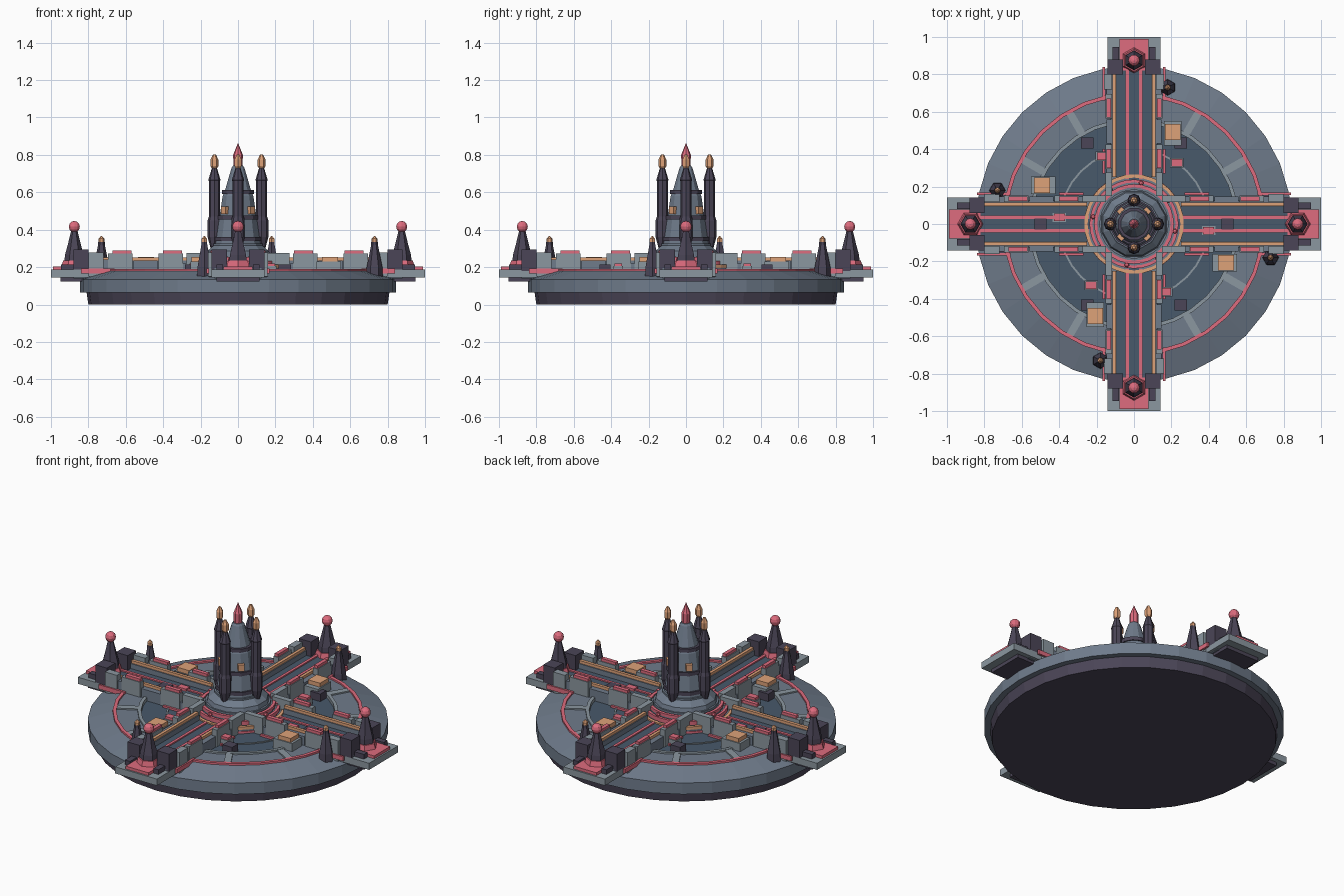
import bpy, bmesh
from math import pi, cos, sin, radians
from mathutils import Matrix, Vector

if "Cube" in bpy.data.objects:
    bpy.data.objects.remove(bpy.data.objects["Cube"])


def material(name, rgb):
    m = bpy.data.materials.new(name)
    m.diffuse_color = (*rgb, 1)
    m.use_nodes = True
    m.node_tree.nodes["Principled BSDF"].inputs["Base Color"].default_value = m.diffuse_color
    return m


HULL = material("hull_grey", (0.16, 0.20, 0.26))
FLOOR = material("floor_blue", (0.065, 0.10, 0.145))
LIGHT = material("light_grey", (0.26, 0.31, 0.35))
PINK = material("pink", (0.73, 0.15, 0.21))
ORANGE = material("orange", (0.73, 0.36, 0.19))
DARK = material("dark_purple", (0.07, 0.06, 0.095))
QUARTERS = [0, 90, 180, 270]


def finish(name, bm, mat):
    bmesh.ops.recalc_face_normals(bm, faces=bm.faces)
    me = bpy.data.meshes.new(name)
    bm.to_mesh(me)
    bm.free()
    me.materials.append(mat)
    ob = bpy.data.objects.new(name, me)
    bpy.context.collection.objects.link(ob)
    return ob


def lathe(name, mat, profile, sides, at=(0, 0), angles=(0,), ring=False, phase=0):
    """Revolve (radius, z) points; ring=True closes the section, otherwise caps the ends."""
    bm = bmesh.new()
    for a in angles:
        c = Matrix.Rotation(radians(a), 3, 'Z') @ Vector((*at, 0))
        rows = []
        for r, z in profile:
            rows.append([bm.verts.new((c.x + r * cos(2 * pi * (i + phase) / sides + radians(a)),
                                       c.y + r * sin(2 * pi * (i + phase) / sides + radians(a)), z))
                         for i in range(sides)])
        pairs = list(zip(rows, rows[1:] + rows[:1])) if ring else list(zip(rows, rows[1:]))
        for lo, hi in pairs:
            for i in range(sides):
                j = (i + 1) % sides
                bm.faces.new((lo[i], lo[j], hi[j], hi[i]))
        if not ring:
            bm.faces.new(rows[0][::-1])
            bm.faces.new(rows[-1])
    return finish(name, bm, mat)


def band(name, mat, r0, r1, z0, z1, sides=32):
    return lathe(name, mat, [(r0, z0), (r1, z0), (r1, z1), (r0, z1)], sides, ring=True)


def boxes(name, mat, spans, angles=QUARTERS, mirror=False):
    """Boxes given as (x0, x1, y0, y1, z0, z1), repeated round z; mirror flips y."""
    bm = bmesh.new()
    for x0, x1, y0, y1, z0, z1 in spans:
        for s in ((1, -1) if mirror else (1,)):
            for a in angles:
                m = (Matrix.Rotation(radians(a), 4, 'Z')
                     @ Matrix.Translation(((x0 + x1) / 2, s * (y0 + y1) / 2, (z0 + z1) / 2))
                     @ Matrix.Diagonal((x1 - x0, y1 - y0, z1 - z0, 1)))
                bmesh.ops.create_cube(bm, size=1, matrix=m)
    return finish(name, bm, mat)


def balls(name, mat, radius, at, z, angles, seg=10, rows=6):
    bm = bmesh.new()
    for a in angles:
        m = Matrix.Rotation(radians(a), 4, 'Z') @ Matrix.Translation((at, 0, z))
        bmesh.ops.create_uvsphere(bm, u_segments=seg, v_segments=rows, radius=radius, matrix=m)
    return finish(name, bm, mat)


# Round platform: keel, sloped deck, sunken inner floor
lathe("keel", DARK, [(0.80, 0), (0.81, 0.068)], 32)
lathe("platform", HULL, [(0.845, 0.065), (0.845, 0.135), (0.70, 0.18), (0.56, 0.18),
                         (0.56, 0.165), (0.1, 0.165)], 32)
lathe("inner_floor", FLOOR, [(0.55, 0.16), (0.55, 0.168)], 32)
band("deck_pink_ring", PINK, 0.685, 0.705, 0.17, 0.19)
band("floor_rim", LIGHT, 0.545, 0.565, 0.16, 0.19)
band("floor_line", LIGHT, 0.395, 0.405, 0.16, 0.174)
boxes("deck_ribs", LIGHT, [(0.56, 0.69, -0.02, 0.02, 0.17, 0.188)], range(0, 360, 30))

# Six-fold floor details
bm_spots = [(0.5 * cos(radians(a)), 0.5 * sin(radians(a))) for a in range(0, 360, 60)]
boxes("floor_machines", DARK, [(x - .033, x + .033, y - .03, y + .03, 0.16, 0.215)
                               for x, y in bm_spots], [0])
pk_spots = [(0.4 * cos(radians(a)), 0.4 * sin(radians(a))) for a in range(55, 360, 60)]
boxes("floor_kiosks", LIGHT, [(x - .036, x + .036, y - .025, y + .025, 0.16, 0.205)
                              for x, y in pk_spots], [0])
boxes("kiosk_roofs", PINK, [(x - .03, x + .03, y - .02, y + .02, 0.205, 0.22)
                            for x, y in pk_spots], [0])

# Four arms: body, end dock and underside
boxes("arm_body", HULL, [(0.20, 0.88, -0.125, 0.125, 0.14, 0.196)])
boxes("dock_slab", LIGHT, [(0.76, 1.0, -0.143, 0.143, 0.145, 0.186)])
boxes("dock_underside", DARK, [(0.78, 0.95, -0.115, 0.115, 0.123, 0.146)])
boxes("arm_buttress", DARK, [(0.69, 0.79, -0.155, 0.155, 0.135, 0.184)])
boxes("dock_pad", PINK, [(0.82, 0.99, -0.078, 0.078, 0.18, 0.204)])

# Arm roadway: dark lane, pink lines, side lanes, orange rails on walls
boxes("center_lane", FLOOR, [(0.22, 0.84, -0.027, 0.027, 0.19, 0.205)])
boxes("pink_lines", PINK, [(0.24, 0.84, 0.028, 0.045, 0.19, 0.212)], mirror=True)
boxes("side_lanes", FLOOR, [(0.24, 0.82, 0.047, 0.09, 0.19, 0.204)], mirror=True)
boxes("rail_walls", HULL, [(0.25, 0.82, 0.09, 0.122, 0.19, 0.235)], mirror=True)
boxes("orange_rails", ORANGE, [(0.25, 0.81, 0.096, 0.114, 0.235, 0.252)], mirror=True)

# Battlement blocks along each arm
boxes("wall_blocks", LIGHT, [(x - .065, x + .065, 0.118, 0.152, 0.165, 0.273)
                             for x in (0.36, 0.63)]
      + [(0.15 + .0, 0.275, 0.118, 0.152, 0.165, 0.275)], mirror=True)
boxes("outer_wall_blocks", LIGHT, [(0.72, 0.80, 0.118, 0.16, 0.15, 0.278)], mirror=True)
boxes("low_wall_blocks", HULL, [(0.43, 0.56, 0.12, 0.148, 0.165, 0.235),
                                (0.27, 0.30, 0.12, 0.148, 0.165, 0.22),
                                (0.69, 0.73, 0.12, 0.148, 0.165, 0.24)], mirror=True)
boxes("block_caps", PINK, [(x - .05, x + .05, 0.123, 0.147, 0.273, 0.29)
                           for x in (0.35, 0.62)], mirror=True)
boxes("wall_trim", PINK, [(0.66, 0.84, 0.155, 0.168, 0.165, 0.192),
                          (0.27, 0.40, 0.155, 0.168, 0.16, 0.18)], mirror=True)

# Gate cubes and end beacons
boxes("gate_cubes", DARK, [(0.80, 0.88, 0.06, 0.143, 0.18, 0.295),
                           (0.88, 0.945, 0.08, 0.115, 0.18, 0.215)], mirror=True)
lathe("beacon_foot", PINK, [(0.07, 0.2), (0.06, 0.235)], 6, (0.875, 0), QUARTERS)
lathe("beacon_tower", DARK, [(0.056, 0.2), (0.05, 0.265), (0.035, 0.32), (0.018, 0.39)],
      6, (0.875, 0), QUARTERS)
balls("beacon_globes", PINK, 0.031, 0.875, 0.416, QUARTERS)

# Small deck spires and landing pads
lathe("deck_spire", DARK, [(0.045, 0.14), (0.042, 0.2), (0.018, 0.32), (0.018, 0.335)],
      6, (0.73, -0.18), QUARTERS)
lathe("deck_spire_tip", ORANGE, [(0.016, 0.335), (0.016, 0.352), (0.003, 0.366)],
      6, (0.73, -0.18), QUARTERS)
boxes("pad_base", LIGHT, [(0.42, 0.55, -0.255, -0.16, 0.16, 0.23)])
boxes("pad_top", ORANGE, [(0.45, 0.535, -0.248, -0.165, 0.23, 0.255)])

# Central stepped plinth with coloured rings
lathe("plinth", HULL, [(0.262, 0.16), (0.262, 0.205), (0.235, 0.205), (0.235, 0.225),
                       (0.21, 0.225), (0.21, 0.245), (0.185, 0.245), (0.185, 0.26)], 32)
band("plinth_orange_ring", ORANGE, 0.248, 0.266, 0.195, 0.213)
band("plinth_pink_ring_low", PINK, 0.222, 0.238, 0.21, 0.233)
band("plinth_pink_ring_high", PINK, 0.195, 0.213, 0.235, 0.253)
band("plinth_base_stripe", PINK, 0.255, 0.267, 0.172, 0.184)
balls("plinth_lamps", PINK, 0.014, 0.222, 0.24, range(35, 395, 45), 6, 4)

# Central tower
lathe("tower_skirt", HULL, [(0.18, 0.255), (0.172, 0.285), (0.135, 0.315), (0.135, 0.325)],
      12, phase=0.5)
lathe("tower_body", HULL, [(0.125, 0.32), (0.105, 0.45), (0.085, 0.58), (0.072, 0.61),
                           (0.036, 0.73), (0.028, 0.742)], 12, phase=0.5)
for n, (r, z) in enumerate([(0.128, 0.34), (0.112, 0.455), (0.088, 0.59)]):
    lathe(f"tower_band_{n}", DARK, [(r, z), (r, z + 0.022)], 12, phase=0.5)
boxes("tower_windows", ORANGE, [(0.08, 0.112, -0.018, 0.018, 0.485, 0.525)], [45, 135, 225, 315])
lathe("tower_spire", PINK, [(0.024, 0.74), (0.026, 0.80), (0.002, 0.86)], 8)

# Four turrets clustered round the tower
lathe("turret", DARK, [(0.018, 0.29), (0.036, 0.36), (0.036, 0.45), (0.03, 0.47),
                       (0.03, 0.66), (0.033, 0.665), (0.012, 0.735)], 8, (0.126, 0), QUARTERS)
lathe("turret_cap", ORANGE, [(0.012, 0.725), (0.021, 0.74), (0.021, 0.775), (0.008, 0.802)],
      6, (0.126, 0), QUARTERS)
